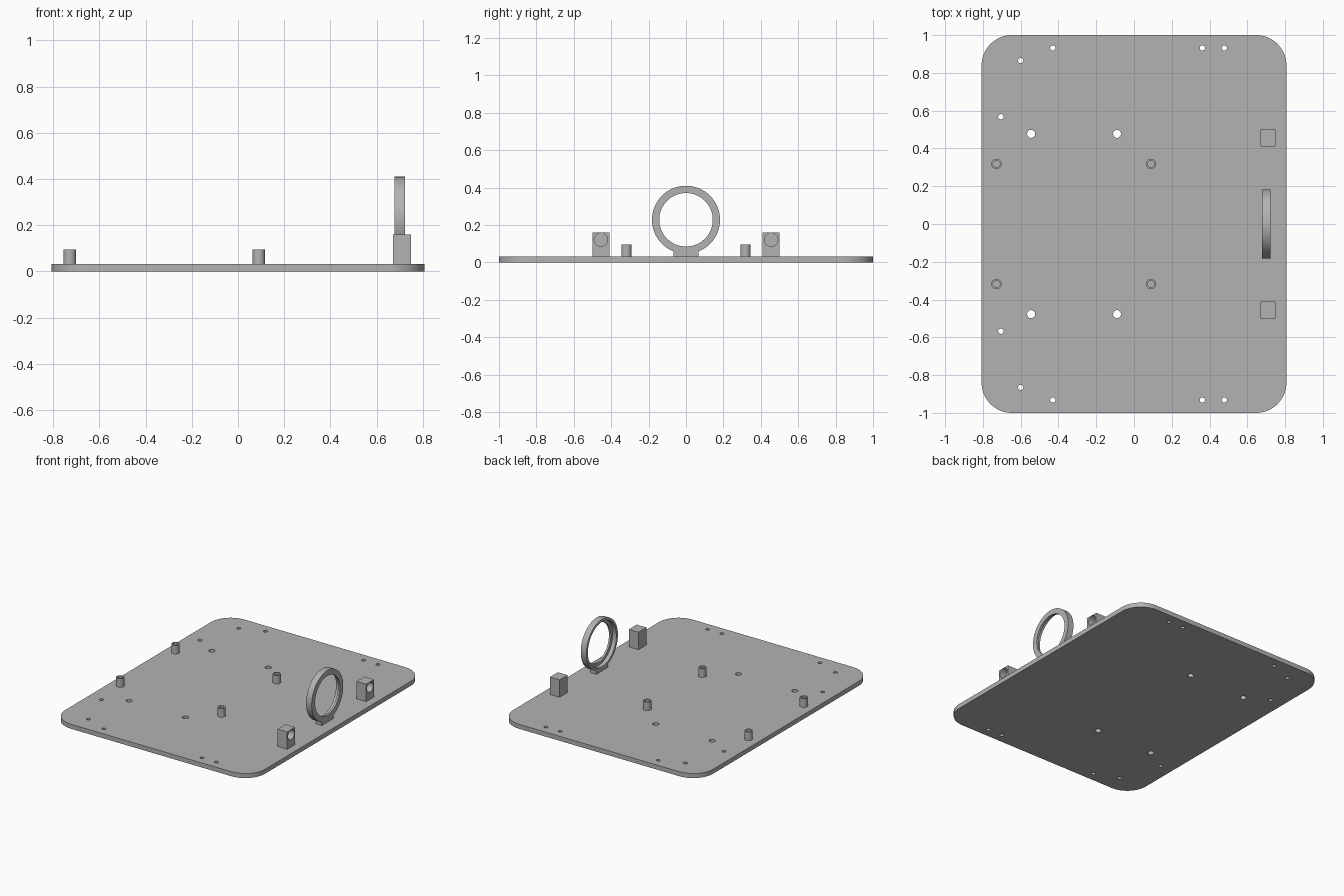
import bpy
import bmesh
from math import pi, cos, sin
from mathutils import Matrix, Vector

cube = bpy.data.objects.get("Cube")
if cube:
    bpy.data.objects.remove(cube, do_unlink=True)

grey = bpy.data.materials.new("plain grey")
grey.use_nodes = True
colour = (0.45, 0.45, 0.45, 1)
grey.diffuse_color = colour
grey.node_tree.nodes["Principled BSDF"].inputs["Base Color"].default_value = colour

TOP = 0.033       # upper face of the base plate


def finish(name, bm):
    bmesh.ops.recalc_face_normals(bm, faces=bm.faces)
    mesh = bpy.data.meshes.new(name)
    bm.to_mesh(mesh)
    bm.free()
    mesh.materials.append(grey)
    obj = bpy.data.objects.new(name, mesh)
    bpy.context.collection.objects.link(obj)
    return obj


def smooth(obj):
    bpy.ops.object.select_all(action="DESELECT")
    obj.select_set(True)
    bpy.context.view_layer.objects.active = obj
    bpy.ops.object.shade_smooth_by_angle(angle=pi / 6)


def box(name, low, high):
    bm = bmesh.new()
    low, high = Vector(low), Vector(high)
    bmesh.ops.create_cube(bm, size=1, matrix=Matrix.Translation((low + high) / 2)
                          @ Matrix.Diagonal((*(high - low), 1)))
    return finish(name, bm)


def lathe(name, profile, place, steps=48):
    """Revolve a closed (radius, height) profile about local z."""
    bm = bmesh.new()
    rings = []
    for i in range(steps):
        a = 2 * pi * i / steps
        rings.append([bm.verts.new((r * cos(a), r * sin(a), h)) for r, h in profile])
    n = len(profile)
    for i in range(steps):
        a, b = rings[i], rings[(i + 1) % steps]
        for j in range(n):
            k = (j + 1) % n
            bm.faces.new((a[j], b[j], b[k], a[k]))
    bm.transform(place)
    obj = finish(name, bm)
    smooth(obj)
    return obj


def drill(obj, holes, depth, turn=Matrix()):
    """Cut round holes, given as (centre, radius), from an object."""
    bm = bmesh.new()
    for centre, radius in holes:
        bmesh.ops.create_cone(bm, cap_ends=True, segments=32, radius1=radius, radius2=radius,
                              depth=depth, matrix=Matrix.Translation(centre) @ turn)
    cutter = finish("drill_cutter", bm)
    cutter.hide_render = True
    mod = obj.modifiers.new("holes", "BOOLEAN")
    mod.operation, mod.solver, mod.object = "DIFFERENCE", "EXACT", cutter
    bpy.context.view_layer.objects.active = obj
    bpy.ops.object.modifier_apply(modifier=mod.name)
    bpy.data.objects.remove(cutter, do_unlink=True)
    smooth(obj)


# Base plate with rounded corners and drilled mounting holes
plate = box("base_plate", (-0.807, -1, 0), (0.807, 1, TOP))
bm = bmesh.new()
bm.from_mesh(plate.data)
corners = [e for e in bm.edges if abs(e.verts[0].co.z - e.verts[1].co.z) > 0.01]
bmesh.ops.bevel(bm, geom=corners, offset=0.16, segments=12, profile=0.5, affect="EDGES")
bm.to_mesh(plate.data)
bm.free()
small, large = 0.014, 0.021
spots = [(-0.43, 0.932, small), (-0.60, 0.865, small), (-0.705, 0.568, small),
         (0.362, 0.932, small), (0.478, 0.932, small),
         (-0.545, 0.477, large), (-0.09, 0.477, large)]
drill(plate, [((x, s * y, TOP / 2), r) for x, y, r in spots for s in (-1, 1)], 0.1)

# Four hollow standoffs
for side, s in (("left", 1), ("right", -1)):
    for x in (-0.728, 0.09):
        lathe("standoff", [(0.018, TOP - 0.003), (0.027, TOP - 0.003), (0.027, 0.096), (0.018, 0.096)],
              Matrix.Translation((x, s * 0.318, 0)), 32)

# Two sensor blocks with a blind hole in the outer face
for s in (-1, 1):
    y = s * 0.455
    block = box("sensor_block", (0.67, y - 0.046, TOP - 0.003), (0.748, y + 0.046, 0.16))
    drill(block, [((0.748, y, 0.122), 0.036)], 0.1, Matrix.Rotation(pi / 2, 4, "Y"))

# Upright ring, recessed on its inner side, on a small foot
lathe("lens_ring", [(0.143, 0.045), (0.182, 0.045), (0.182, 0), (0.164, 0), (0.164, 0.03), (0.143, 0.03)],
      Matrix.Translation((0.677, 0, 0.228)) @ Matrix.Rotation(pi / 2, 4, "Y"), 72)
box("ring_foot", (0.677, -0.067, TOP - 0.003), (0.722, 0.067, 0.059))
